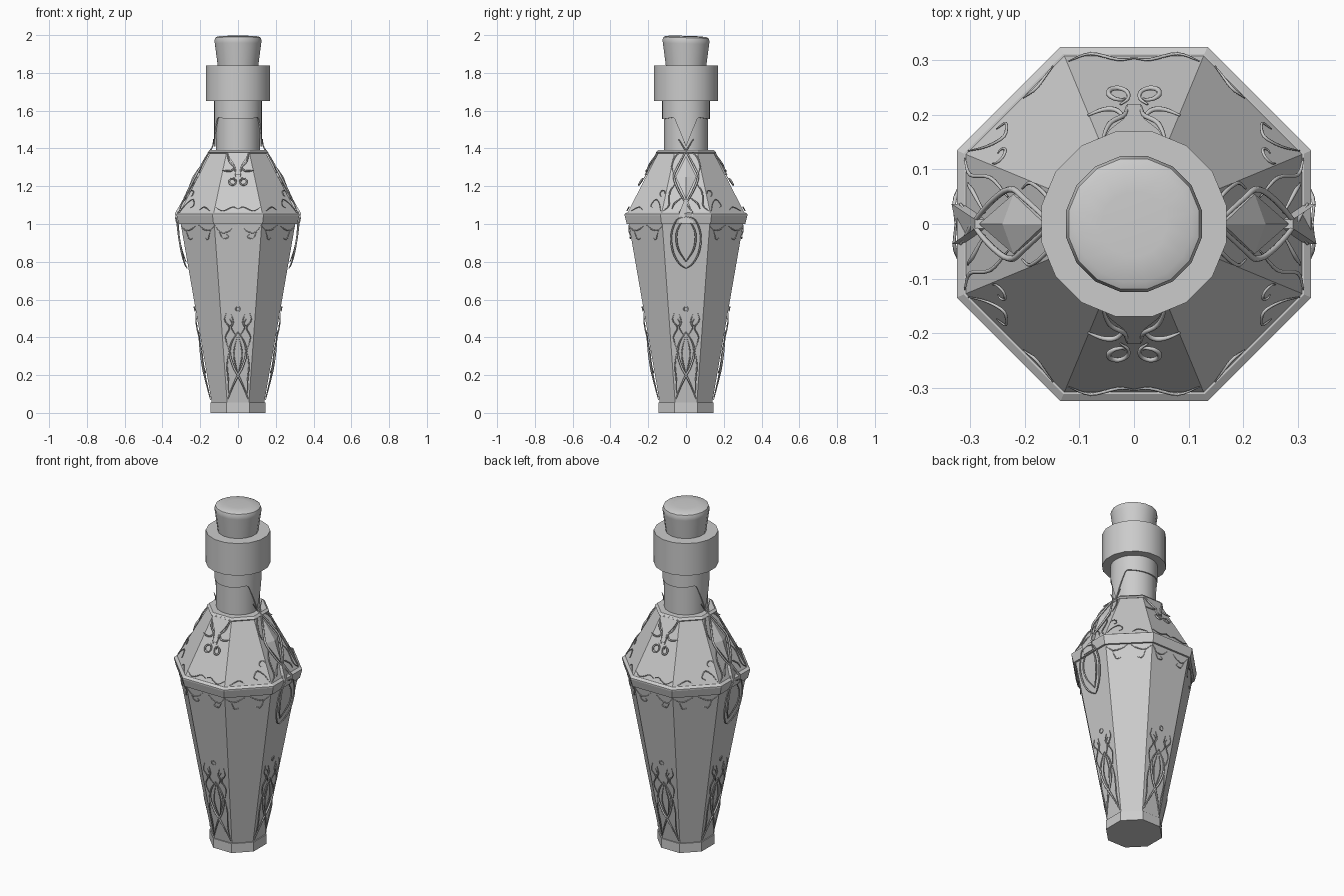
import bpy, bmesh, math
from mathutils import Vector

if "Cube" in bpy.data.objects:
    bpy.data.objects.remove(bpy.data.objects["Cube"])

grey = bpy.data.materials.new("stone grey")
grey.diffuse_color = (0.6, 0.6, 0.6, 1)
grey.use_nodes = True
grey.node_tree.nodes["Principled BSDF"].inputs["Base Color"].default_value = grey.diffuse_color

def make(name, verts, faces, smooth=False):
    me = bpy.data.meshes.new(name)
    me.from_pydata([tuple(v) for v in verts], [], faces)
    bm = bmesh.new()
    bm.from_mesh(me)
    bmesh.ops.recalc_face_normals(bm, faces=bm.faces)
    bm.to_mesh(me)
    bm.free()
    ob = bpy.data.objects.new(name, me)
    bpy.context.collection.objects.link(ob)
    me.materials.append(grey)
    if smooth:
        bpy.ops.object.select_all(action='DESELECT')
        ob.select_set(True)
        bpy.context.view_layer.objects.active = ob
        bpy.ops.object.shade_smooth_by_angle(angle=math.radians(35))
    return ob

def lathe(name, profile, n, smooth=False, apothem=False, tilt=0.0):
    """Closed solid of revolution; profile holds (radius, z) from bottom to top."""
    k = 1 / math.cos(math.pi / n) if apothem else 1
    verts, faces = [], []
    for r, z in profile:
        for i in range(n):
            a = (i + 0.5) * 2 * math.pi / n
            y = r * k * math.sin(a)
            verts.append((r * k * math.cos(a), y, z - tilt * y))
    for j in range(len(profile) - 1):
        for i in range(n):
            m = (i + 1) % n
            faces.append((j*n + i, j*n + m, (j+1)*n + m, (j+1)*n + i))
    faces += [tuple(range(n)), tuple(range((len(profile)-1)*n, len(profile)*n))]
    return make(name, verts, faces, smooth)

# main glass shapes
lathe("foot", [(0.145, 0), (0.145, 0.055)], 8, apothem=True)
lathe("body", [(0.138, 0.05), (0.303, 1.0), (0.303, 1.03)], 8, apothem=True)
lathe("collar_band", [(0.314, 1.0), (0.325, 1.045), (0.325, 1.053), (0.312, 1.062)], 8, apothem=True)
lathe("shoulder", [(0.312, 1.055), (0.145, 1.38)], 8, apothem=True)
lathe("shoulder_rim", [(0.15, 1.372), (0.158, 1.38), (0.146, 1.392)], 8, apothem=True)
lathe("neck", [(0.118, 1.36), (0.118, 1.66)], 16, smooth=True)
lathe("lip_ring", [(0.173, 1.65), (0.173, 1.84)], 16, smooth=True)
lathe("cork", [(0.108, 1.83), (0.125, 1.955), (0.127, 1.97), (0.122, 1.986),
               (0.108, 1.993), (0.06, 1.996)], 16, smooth=True, tilt=0.03)

# neck sleeve with points reaching down on both sides
n = 64
verts, faces = [], []
for i in range(n):
    a = 2 * math.pi * i / n
    s = abs(math.sin(a))
    low = 1.565 - 0.02 * max(0, s - 0.5) if s > 0.5 else 1.41 + 0.31 * s
    for r, z in ((0.119, low), (0.126, low), (0.126, 1.655), (0.119, 1.655)):
        verts.append((r * math.cos(a), r * math.sin(a), z))
for i in range(n):
    m = (i + 1) % n
    for c in range(4):
        d = (c + 1) % 4
        faces.append((i*4 + c, m*4 + c, m*4 + d, i*4 + d))
make("neck_sleeve", verts, faces, True)

# surface mapping: octagon side k, sideways u, height z
SURF = [(0, 0.138), (0.05, 0.138), (1.0, 0.303), (1.05, 0.325), (1.062, 0.312),
        (1.38, 0.145), (1.41, 0.125), (2, 0.125)]
def surf(k, u, z, off):
    for (z0, a0), (z1, a1) in zip(SURF, SURF[1:]):
        if z <= z1:
            a = a0 + (a1 - a0) * (z - z0) / (z1 - z0)
            break
    ang = k * math.pi / 4
    c, s = math.cos(ang), math.sin(ang)
    a += off
    return Vector((c * a - s * u, s * a + c * u, z))

def plate(name, k, pts, off, centre=None):
    """Raised plate on a side; with centre=(u, z, off) it becomes a pyramid."""
    m = len(pts)
    verts = [surf(k, u, z, -0.005) for u, z in pts] + [surf(k, u, z, off) for u, z in pts]
    faces = [(i, (i+1) % m, m + (i+1) % m, m + i) for i in range(m)]
    faces.append(tuple(range(m)))
    if centre:
        verts.append(surf(k, *centre))
        faces += [(m + i, m + (i+1) % m, 2*m) for i in range(m)]
    else:
        faces.append(tuple(range(m, 2*m)))
    make(name, verts, faces)

def tendrils(name, sides, paths, r, off, signs=(1, -1)):
    """Tapering wires following the surface, mirrored left and right."""
    cu = bpy.data.curves.new(name, 'CURVE')
    cu.dimensions = '3D'
    cu.bevel_depth = r
    cu.bevel_resolution = 1
    cu.use_fill_caps = True
    for k in sides:
        for sg in signs:
            for path in paths:
                p = [Vector(q) for q in path]
                p = [2*p[0] - p[1]] + p + [2*p[-1] - p[-2]]
                fine = []
                for i in range(1, len(p) - 2):
                    for t in (0, 0.25, 0.5, 0.75):
                        fine.append(0.5 * (2*p[i] + (p[i+1] - p[i-1]) * t
                            + (2*p[i-1] - 5*p[i] + 4*p[i+1] - p[i+2]) * t*t
                            + (3*p[i] - p[i-1] - 3*p[i+1] + p[i+2]) * t**3))
                fine.append(p[-2])
                sp = cu.splines.new('POLY')
                sp.points.add(len(fine) - 1)
                for i, (u, z) in enumerate(fine):
                    f = math.sin(math.pi * i / (len(fine) - 1))
                    sp.points[i].co = (*surf(k, sg * u, z, off * (0.3 + 0.7 * f)), 1)
                    sp.points[i].radius = 0.4 + 0.6 * f
    ob = bpy.data.objects.new(name, cu)
    bpy.context.collection.objects.link(ob)
    cu.materials.append(grey)
    bpy.ops.object.select_all(action='DESELECT')
    ob.select_set(True)
    bpy.context.view_layer.objects.active = ob
    bpy.ops.object.convert(target='MESH')

def loop(u, z, r, turns=1.0, start=0.0, shrink=0.0):
    return [(u + r * (1 - shrink*i/8) * math.cos(start + turns*2*math.pi*i/8),
             z + r * (1 - shrink*i/8) * math.sin(start + turns*2*math.pi*i/8)) for i in range(9)]

# filigree at the bottom of the four main sides
tendrils("lower_leaf", (0, 2, 4, 6), [
    [(0, 0.43), (0.035, 0.37), (0.043, 0.31), (0.022, 0.24), (0, 0.2), (-0.028, 0.14), (-0.055, 0.07)]],
    0.006, 0.014)
tendrils("lower_tendrils", (0, 2, 4, 6), [
    [(0.003, 0.41), (0.022, 0.32), (0.012, 0.25), (0, 0.21)],
    [(0.052, 0.08), (0.05, 0.16), (0.058, 0.25), (0.047, 0.33)],
    [(0.046, 0.33), (0.066, 0.4), (0.045, 0.45), (0.07, 0.49), (0.062, 0.53)],
    [(0.012, 0.41), (0.035, 0.45), (0.025, 0.48), (0.035, 0.52)],
    [(0.05, 0.46), (0.03, 0.47), (0.045, 0.5)]], 0.0035, 0.01)
tendrils("lower_bead", (0, 2, 4, 6), [loop(0, 0.55, 0.012)], 0.003, 0.006, (1,))
# swags under the collar
tendrils("collar_swags", (2, 6), [
    [(0.125, 0.995), (0.09, 0.955), (0.05, 0.96), (0.02, 0.985)],
    [(0.1, 0.96), (0.08, 0.925), (0.05, 0.93), (0.06, 0.945)]], 0.003, 0.005)
tendrils("corner_swags", (1, 3, 5, 7), [
    [(0.125, 0.99), (0.085, 0.965), (0.04, 0.975), (0.01, 0.995)],
    [(0.09, 0.965), (0.07, 0.92), (0.045, 0.925)]], 0.003, 0.005)
# hanging ovals on left and right
tendrils("side_oval", (0, 4), [
    [(0, 1.04), (0.05, 1.02), (0.078, 0.94), (0.068, 0.85), (0.035, 0.79), (0, 0.765)],
    [(0.02, 1.02), (0.05, 0.95), (0.042, 0.87), (0, 0.8)]], 0.005, 0.022)

# side gems with their frames and clasps
for k, side in ((0, "right"), (4, "left")):
    plate(side + "_gem", k, [(0, 1.36), (0.055, 1.25), (0, 1.13), (-0.055, 1.25)], 0.008, (0, 1.25, 0.028))
    plate(side + "_clasp", k, [(-0.037, 1.005), (0.037, 1.005), (0.037, 1.055), (0.008, 1.13), (-0.008, 1.13), (-0.037, 1.055)], 0.015)
tendrils("gem_frame", (0, 4), [
    [(-0.04, 1.45), (0, 1.385), (0.045, 1.3), (0.064, 1.25), (0.04, 1.18), (0, 1.11), (-0.037, 1.06)]],
    0.006, 0.014)
tendrils("gem_tendrils", (0, 4), [
    [(0.02, 1.385), (0.055, 1.36), (0.075, 1.31), (0.065, 1.27)],
    [(0.05, 1.22), (0.085, 1.17), (0.09, 1.1), (0.12, 1.07)],
    [(0.02, 1.14), (0.06, 1.11), (0.075, 1.08)]], 0.004, 0.009)

# front and back shoulder crest
for k, side in ((6, "front"), (2, "back")):
    plate(side + "_crest", k, [(-0.058, 1.385), (0.058, 1.385), (0.045, 1.35), (0.018, 1.31), (0.012, 1.26),
                               (-0.012, 1.26), (-0.018, 1.31), (-0.045, 1.35)], 0.012)
tendrils("crest_scrolls", (2, 6), [
    [(0.012, 1.31), (0.03, 1.285), (0.055, 1.28), (0.085, 1.285)],
    loop(0.03, 1.225, 0.022, 1.2, 1.8, 0.4),
    [(0.06, 1.38), (0.045, 1.33), (0.018, 1.3), (0.012, 1.25)]], 0.005, 0.014)
tendrils("shoulder_wave", (2, 6), [
    [(0.12, 1.09), (0.08, 1.07), (0.03, 1.09), (0, 1.08)]], 0.003, 0.005)
# curls on the slanting shoulder corners
for sides, sg in (((1, 5), -1), ((3, 7), 1)):
    tendrils("corner_curls", sides, [
        [(0.12, 1.07), (0.09, 1.11), (0.055, 1.13), (0.035, 1.1), (0.055, 1.085)],
        loop(0.085, 1.16, 0.02, 0.75, 0, 0.4),
        [(-0.1, 1.07), (-0.05, 1.09), (-0.02, 1.075)]], 0.003, 0.006, (sg,))
